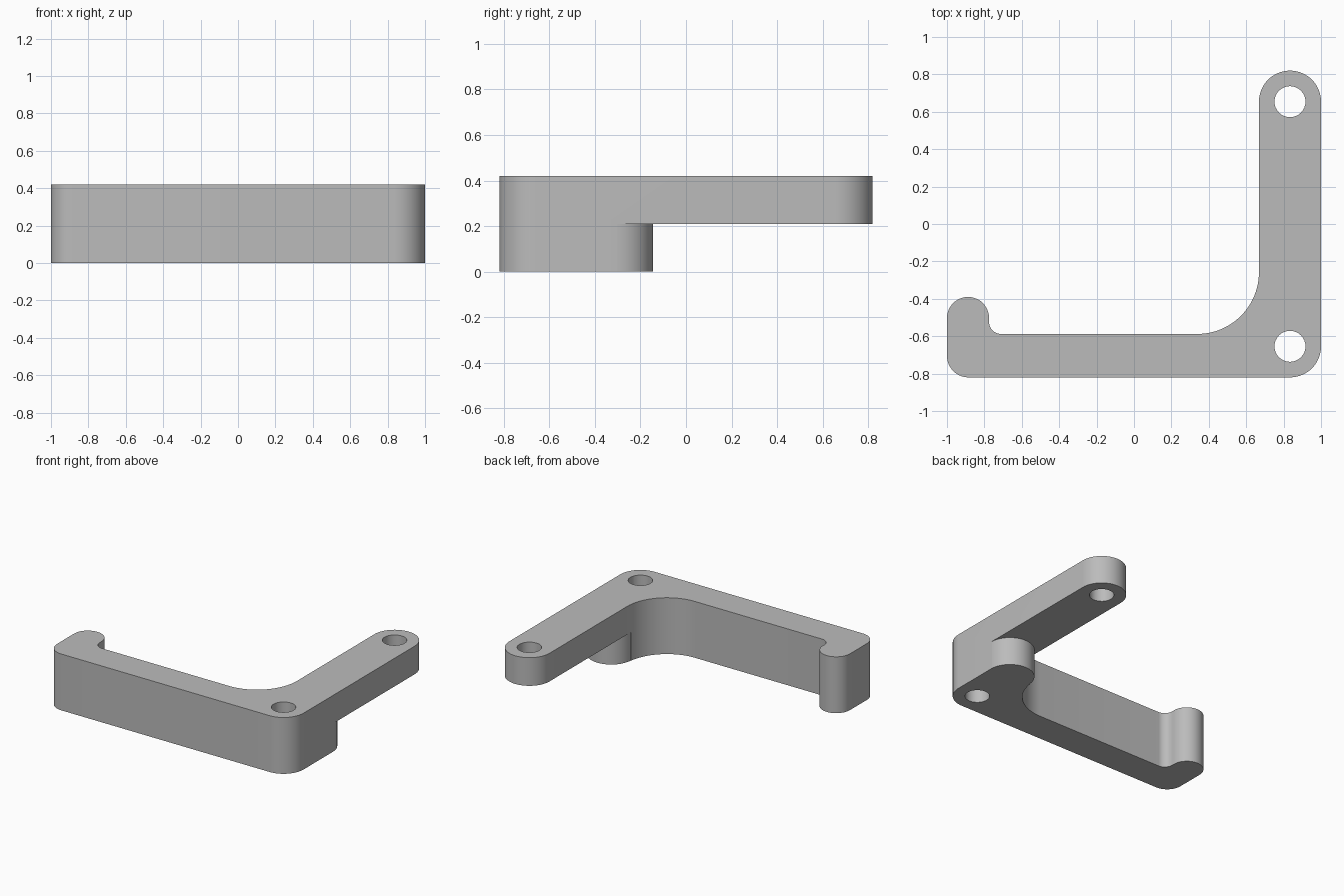
import bpy
import bmesh
from math import cos, sin, radians

if "Cube" in bpy.data.objects:
    bpy.data.objects.remove(bpy.data.objects["Cube"], do_unlink=True)

HEIGHT = 0.42          # full height of the bracket
STEP = 0.21            # underside of the thin arm
ROUND = 0.166          # half the arm width
ARM_X = 1 - ROUND      # centre line of the arm
HOLE_Y = 0.82 - ROUND  # hole centres, front and back


def arc(cx, cy, r, start, end, steps=16):
    """Points along a circular arc, angles in degrees."""
    angles = [radians(start + (end - start) * i / steps) for i in range(steps + 1)]
    return [(cx + r * cos(a), cy + r * sin(a)) for a in angles]


def prism(name, outline, bottom, top):
    """Solid made by extruding a flat outline upwards."""
    bm = bmesh.new()
    face = bm.faces.new([bm.verts.new((x, y, bottom)) for x, y in outline])
    result = bmesh.ops.extrude_face_region(bm, geom=[face])
    verts = [v for v in result["geom"] if isinstance(v, bmesh.types.BMVert)]
    bmesh.ops.translate(bm, verts=verts, vec=(0, 0, top - bottom))
    bmesh.ops.recalc_face_normals(bm, faces=bm.faces)
    mesh = bpy.data.meshes.new(name)
    bm.to_mesh(mesh)
    bm.free()
    obj = bpy.data.objects.new(name, mesh)
    bpy.context.collection.objects.link(obj)
    return obj


def cut(target, cutter):
    """Subtract the cutter, then discard it."""
    cutter.hide_render = True
    mod = target.modifiers.new("cut", "BOOLEAN")
    mod.operation = "DIFFERENCE"
    mod.solver = "EXACT"
    mod.object = cutter
    bpy.ops.object.modifier_apply(modifier=mod.name)
    bpy.data.objects.remove(cutter, do_unlink=True)


# L-shaped plan with a short hook on one end
outline = (
    arc(-0.885, -0.705, 0.115, 180, 270)             # front corner by the hook
    + arc(ARM_X, -HOLE_Y, ROUND, 270, 360)           # front corner by the arm
    + arc(ARM_X, HOLE_Y, ROUND, 0, 180, 32)          # rounded arm end
    + arc(0.338, -0.258, 0.33, 0, -90, 24)           # large inner fillet
    + arc(-0.71, -0.523, 0.065, 270, 180, 12)        # small hook fillet
    + arc(-0.8875, -0.5025, 0.1125, 0, 180, 24)      # rounded hook tip
)
bracket = prism("bracket", outline, 0, HEIGHT)
bpy.context.view_layer.objects.active = bracket
bracket.select_set(True)

# Relief under the arm, leaving a rounded foot at the corner
foot = arc(ARM_X, -0.311, ROUND, 177, 3, 32)
relief = [(0.5, foot[0][1])] + foot + [(1.2, foot[-1][1]), (1.2, 1), (0.5, 1)]
cut(bracket, prism("arm_relief_cutter", relief, -0.1, STEP))

# Screw holes
for y in (-HOLE_Y, HOLE_Y):
    circle = arc(ARM_X, y, 0.083, 0, 360, 32)[:-1]
    cut(bracket, prism("hole_cutter", circle, -0.1, HEIGHT + 0.1))

# Plain grey finish
grey = bpy.data.materials.new("grey")
grey.use_nodes = True
colour = (0.5, 0.5, 0.5, 1)
grey.diffuse_color = colour
grey.node_tree.nodes["Principled BSDF"].inputs["Base Color"].default_value = colour
bracket.data.materials.clear()
bracket.data.materials.append(grey)

bpy.ops.object.shade_smooth_by_angle(angle=radians(30))
